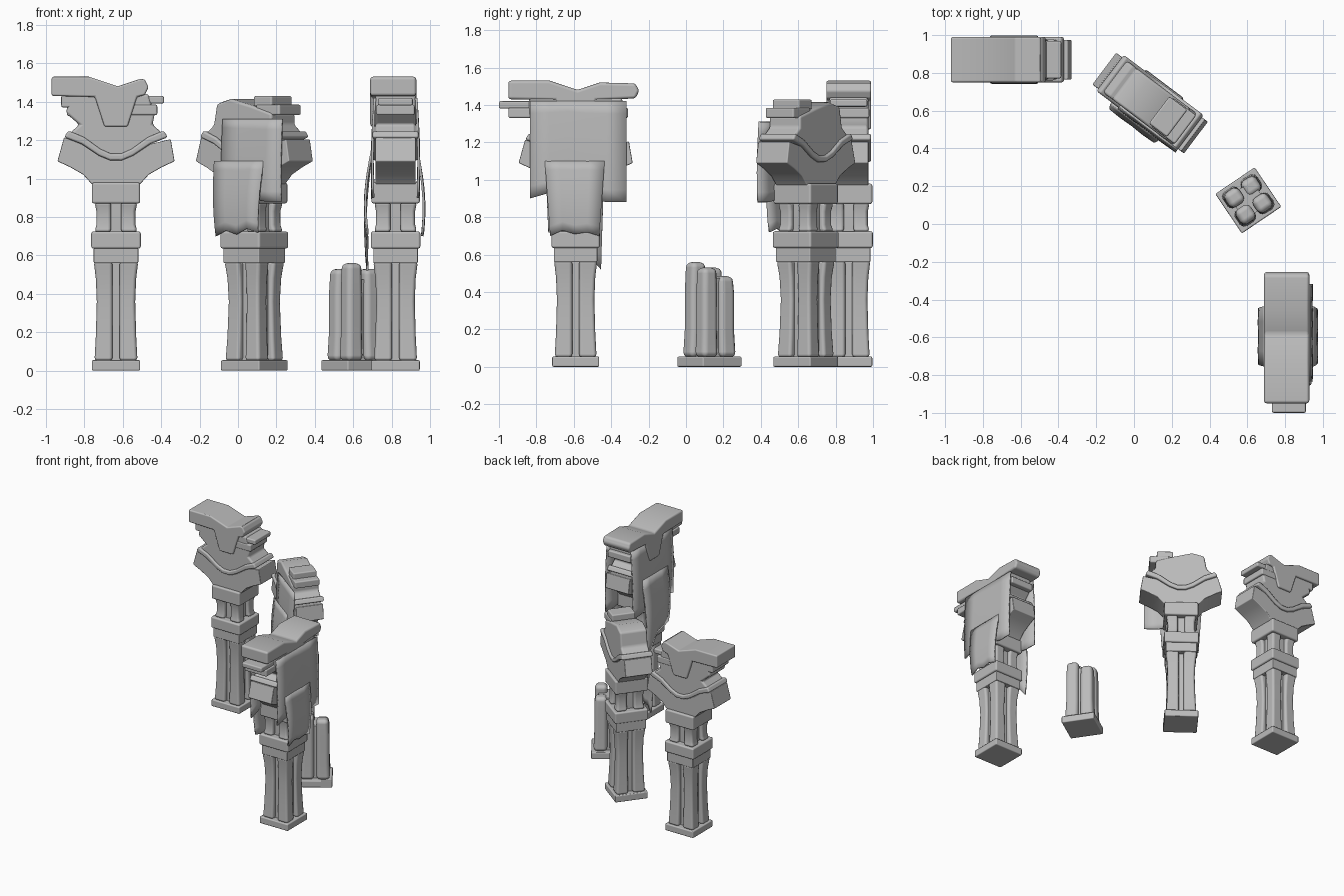
import bpy, bmesh, math
from mathutils import Matrix

if "Cube" in bpy.data.objects:
    bpy.data.objects.remove(bpy.data.objects["Cube"], do_unlink=True)

stone = bpy.data.materials.new("grey_stone")
stone.use_nodes = True
GREY = (0.5, 0.5, 0.5, 1)
stone.diffuse_color = GREY
stone.node_tree.nodes["Principled BSDF"].inputs["Base Color"].default_value = GREY
parts = []


def finish(name, bm, place, bevel=0, segments=2, thickness=0):
    bmesh.ops.recalc_face_normals(bm, faces=bm.faces)
    mesh = bpy.data.meshes.new(name)
    bm.to_mesh(mesh)
    bm.free()
    mesh.materials.append(stone)
    obj = bpy.data.objects.new(name, mesh)
    bpy.context.collection.objects.link(obj)
    obj.matrix_world = place
    if thickness:
        mod = obj.modifiers.new("thickness", 'SOLIDIFY')
        mod.thickness = thickness
        mod.offset = 0
    if bevel:
        mod = obj.modifiers.new("soft_edges", 'BEVEL')
        mod.width = bevel
        mod.segments = segments
        mod.harden_normals = True
    parts.append(obj)


def loft(name, rows, place, bevel, segments=2):
    """Stack of rectangles: rows hold (z, x0, x1, y0, y1)."""
    bm = bmesh.new()
    rings = [[bm.verts.new(p) for p in ((a, c, z), (b, c, z), (b, d, z), (a, d, z))]
             for z, a, b, c, d in rows]
    for low, high in zip(rings, rings[1:]):
        for i in range(4):
            j = (i + 1) % 4
            bm.faces.new((low[i], low[j], high[j], high[i]))
    bm.faces.new(rings[0])
    bm.faces.new(rings[-1])
    finish(name, bm, place, bevel, segments)


def block(name, z0, z1, half, place, bevel=0.012):
    loft(name, [(z, -half, half, -half, half) for z in (z0, z1)], place, bevel)


def prism(name, outline, depth, place, bevel=0.012, segments=2):
    """Extrude an x-z outline through the pillar's depth."""
    bm = bmesh.new()
    face = bm.faces.new([bm.verts.new((x, -depth, z)) for x, z in outline])
    new = bmesh.ops.extrude_face_region(bm, geom=[face])["geom"]
    bmesh.ops.translate(bm, vec=(0, 2 * depth, 0),
                        verts=[v for v in new if isinstance(v, bmesh.types.BMVert)])
    finish(name, bm, place, bevel, segments)


def posts(name, rows, place, gap, tops=None, bevel=0.018, segments=2):
    """Four corner posts around a recessed core."""
    for k, (sx, sy) in enumerate(((-1, -1), (1, -1), (1, 1), (-1, 1))):
        mine = list(rows)
        if tops:
            mine[-1] = (tops[k], rows[-1][1])
        loft(f"{name}_{k + 1}",
             [(z, *sorted((sx * gap, sx * r)), *sorted((sy * gap, sy * r))) for z, r in mine],
             place, bevel, segments)
    block(name + "_core", rows[0][0], min(tops or [rows[-1][0]]) - 0.01, 0.075, place, 0)


def cloth(name, x0, x1, top, bottoms, place, side, start, bulge, taper=1.0):
    """Hanging sheet with a ragged hem, given by its bottom heights."""
    bm = bmesh.new()
    steps, cols = 8, len(bottoms) - 1
    mid = (x0 + x1) / 2
    grid = []
    for i, low in enumerate(bottoms):
        x = x0 + (x1 - x0) * i / cols
        column = []
        for s in range(steps + 1):
            t = s / steps
            fold = 0.004 * (i % 2) * t
            column.append(bm.verts.new((mid + (x - mid) * (1 + (taper - 1) * t),
                                        side * (start + bulge * math.sin(2.4 * t) + fold),
                                        top + (low - top) * t)))
        grid.append(column)
    for a, b in zip(grid, grid[1:]):
        for s in range(steps):
            bm.faces.new((a[s], b[s], b[s + 1], a[s + 1]))
    finish(name, bm, place, thickness=0.012)


def mirrored(half):
    return [(-x, z) for x, z in reversed(half)] + half


VALLEY = mirrored([(0.03, 1.095), (0.09, 1.12), (0.18, 1.18), (0.27, 1.215)])


def shaft(name, place):
    block(name + "_plinth", 0, 0.055, 0.126, place, 0.008)
    posts(name + "_shaft_post",
          [(0.05, 0.112), (0.18, 0.105), (0.36, 0.1), (0.48, 0.105), (0.57, 0.116)], place, 0.018)
    block(name + "_lower_ring", 0.56, 0.64, 0.116, place, 0.006)
    block(name + "_collar", 0.635, 0.725, 0.129, place)
    posts(name + "_neck_post",
          [(0.72, 0.112), (0.76, 0.102), (0.83, 0.102), (0.88, 0.112)], place, 0.025)
    block(name + "_abacus", 0.87, 0.98, 0.126, place)


def capital(name, place, top, cornices):
    # Flared arch with a V-shaped upper edge
    under = [(0.305, 1.09), (0.24, 1.06), (0.17, 1.02), (0.125, 0.97)]
    prism(name + "_arch", VALLEY[:-1] + [(0.285, 1.205)] + under
          + [(-x, z) for x, z in reversed(under)], 0.105, place, 0.006)
    # Rolled lip along the V
    prism(name + "_lip", VALLEY + [(x * 0.92, z + 0.035) for x, z in reversed(VALLEY)],
          0.12, place, 0.012)
    # Throat above the lip
    prism(name + "_throat", [(x * 0.9, z + 0.02) for x, z in VALLEY]
          + [(0.19, 1.28)] + top + [(-0.19, 1.28)], 0.105, place, 0.015)
    # Broken cornice courses
    for k, (x0, x1, z0, z1, depth) in enumerate(cornices):
        prism(f"{name}_cornice_{k + 1}", [(x0, z0), (x1, z0), (x1, z1), (x0, z1)],
              depth, place, 0.01)


def crown(name, left, right, place):
    # Top slab with a dip and a hanging keystone
    prism(name + "_crown",
          [(left, 1.43), (left, 1.53), (-0.14, 1.53), (0.01, 1.48), (0.13, 1.52),
           (right - 0.02, 1.515), (right, 1.475), (right - 0.02, 1.435), (0.11, 1.425),
           (0.06, 1.27), (-0.06, 1.27), (-0.11, 1.425)], 0.12, place, 0.016, 3)


def at(x, y, degrees):
    return Matrix.Translation((x, y, 0)) @ Matrix.Rotation(math.radians(degrees), 4, 'Z')


# Back pillar: crown broken on one side
place = at(-0.635, 0.87, 0)
shaft("back_pillar", place)
capital("back_pillar", place,
        [(0.2, 1.33), (0.17, 1.44), (-0.24, 1.44), (-0.26, 1.34)],
        [(-0.285, 0.12, 1.37, 1.435, 0.105), (-0.255, 0.1, 1.325, 1.375, 0.1),
         (0.07, 0.25, 1.39, 1.43, 0.1), (0.05, 0.215, 1.33, 1.385, 0.11)])
crown("back_pillar", -0.335, 0.17, place)

# Middle pillar: crown lost, cloth on one face
place = at(0.085, 0.64, -37)
shaft("middle_pillar", place)
capital("middle_pillar", place,
        [(0.19, 1.34), (0.06, 1.38), (-0.08, 1.415), (-0.17, 1.39)],
        [(0.06, 0.18, 1.375, 1.43, 0.09), (0.08, 0.235, 1.33, 1.385, 0.095)])
cloth("middle_outer_cloth", -0.12, 0.265, 1.31, [0.95, 0.92, 0.9, 0.88, 0.88],
      place, -1, 0.11, 0.012)
cloth("middle_inner_cloth", -0.165, 0.155, 1.09, [0.7, 0.73, 0.71, 0.74, 0.72],
      place, -1, 0.125, 0.025, 0.85)

# Front pillar: full crown, cloth on both faces
place = at(0.82, -0.59, 90)
shaft("front_pillar", place)
capital("front_pillar", place,
        [(0.25, 1.34), (0.25, 1.44), (-0.25, 1.44), (-0.25, 1.34)],
        [(-0.41, 0.25, 1.38, 1.42, 0.09), (-0.36, 0.28, 1.33, 1.385, 0.1)])
crown("front_pillar", -0.36, 0.34, place @ Matrix.Translation((0, 0.012, 0)))
for side, word in ((-1, "right"), (1, "left")):
    cloth(f"front_{word}_outer_cloth", -0.245, 0.272, 1.42,
          [0.9, 0.93, 0.98, 0.9, 0.88, 0.88], place, side, 0.108, 0.012)
cloth("front_right_inner_cloth", -0.165, 0.155, 1.1, [0.7, 0.73, 0.71, 0.72, 0.7],
      place, -1, 0.122, 0.025, 0.82)
cloth("front_left_inner_cloth", -0.165, 0.155, 1.15, [0.72, 0.7, 0.68, 0.6, 0.52],
      place, 1, 0.122, 0.035, 0.88)

# Broken stump
place = at(0.605, 0.125, 34)
block("stump_plinth", 0, 0.055, 0.126, place, 0.008)
posts("stump_post", [(0.05, 0.11), (0.2, 0.103), (0.4, 0.103), (0.5, 0.098)], place, 0.008,
      (0.56, 0.53, 0.485, 0.53), 0.03, 3)

# Smooth shading that keeps hard edges
bpy.ops.object.select_all(action='DESELECT')
for obj in parts:
    obj.select_set(True)
bpy.context.view_layer.objects.active = parts[0]
bpy.ops.object.shade_smooth_by_angle(angle=math.radians(30))
